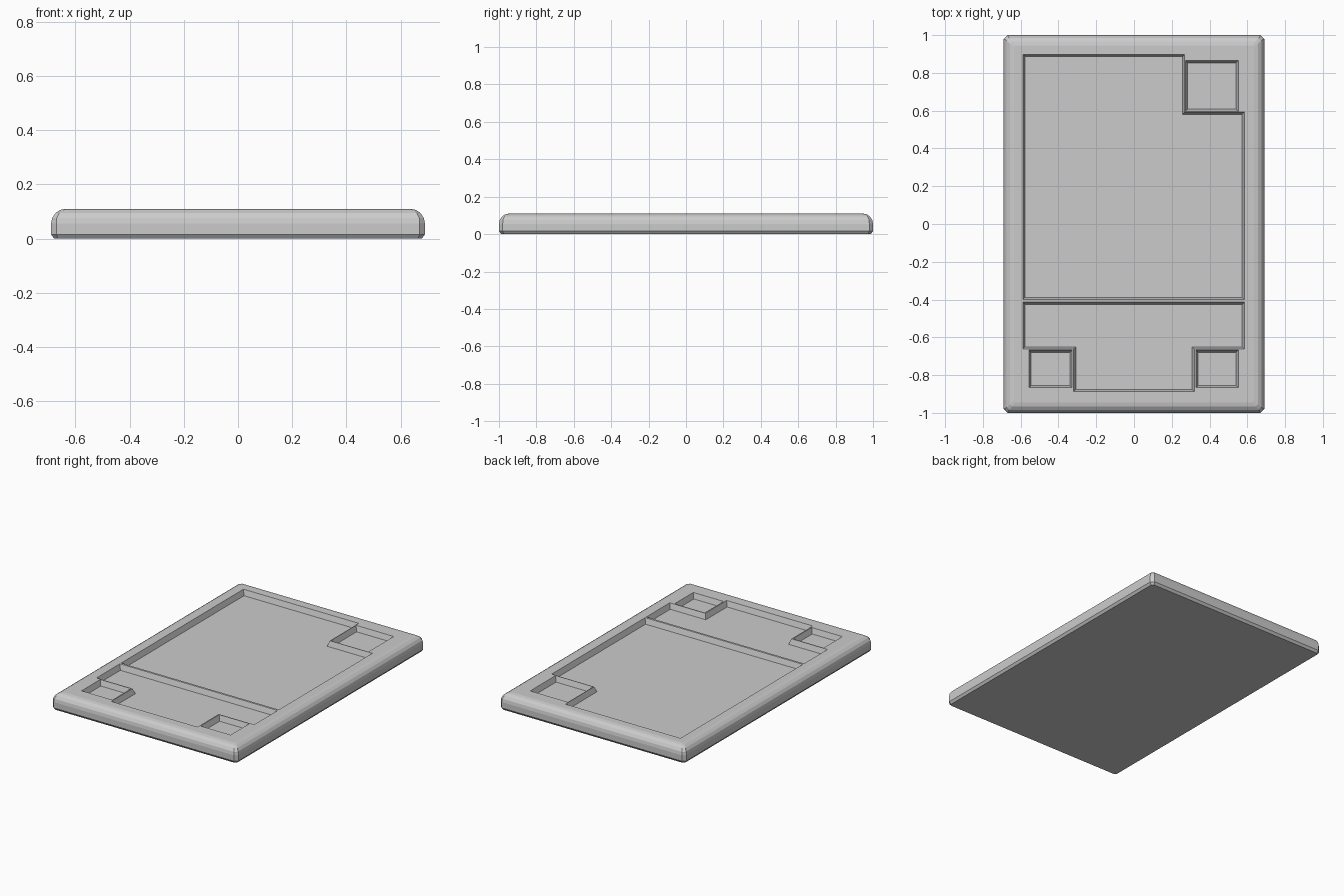
import bpy, bmesh, math

if "Cube" in bpy.data.objects:
    bpy.data.objects.remove(bpy.data.objects["Cube"])

HALF_X, HALF_Y, HEIGHT = 0.69, 1.0, 0.11
DEPTH, SLOPE = 0.036, 0.012

grey = bpy.data.materials.new("light_grey")
grey.diffuse_color = (0.6, 0.6, 0.6, 1)
grey.use_nodes = True
bsdf = grey.node_tree.nodes["Principled BSDF"]
bsdf.inputs["Base Color"].default_value = grey.diffuse_color
bsdf.inputs["Roughness"].default_value = 0.6


def inset(points, d):
    """Move a counter-clockwise, right-angled outline inward by d."""
    result = []
    for i, (x, y) in enumerate(points):
        px, py = points[i - 1]
        nx, ny = points[(i + 1) % len(points)]
        a = math.atan2(y - py, x - px)
        b = math.atan2(ny - y, nx - x)
        result.append((x - d * (math.sin(a) + math.sin(b)),
                       y + d * (math.cos(a) + math.cos(b))))
    return result


def loft(name, layers):
    """Closed solid through stacked (outline, z) layers, bottom to top."""
    bm = bmesh.new()
    rings = [[bm.verts.new((x, y, z)) for x, y in pts] for pts, z in layers]
    n = len(rings[0])
    for low, high in zip(rings, rings[1:]):
        for i in range(n):
            j = (i + 1) % n
            bm.faces.new((low[i], low[j], high[j], high[i]))
    bm.faces.new(rings[0][::-1])
    bm.faces.new(rings[-1])
    bmesh.ops.recalc_face_normals(bm, faces=bm.faces)
    mesh = bpy.data.meshes.new(name)
    bm.to_mesh(mesh)
    bm.free()
    mesh.materials.append(grey)
    obj = bpy.data.objects.new(name, mesh)
    bpy.context.collection.objects.link(obj)
    return obj


def rect(x0, y0, x1, y1):
    return [(x0, y0), (x1, y0), (x1, y1), (x0, y1)]


def clipped(d, c):
    """Slab outline inset by d with corners cut by c."""
    x, y = HALF_X - d, HALF_Y - d
    return [(c - x, -y), (x - c, -y), (x, c - y), (x, y - c),
            (x - c, y), (c - x, y), (-x, y - c), (-x, c - y)]


# Slab: chamfered foot, upright side, rounded top rim
RIM, STEPS = 0.055, 4
layers = [(clipped(0.012, 0.014), 0), (clipped(0, 0.02), 0.016)]
for k in range(STEPS + 1):
    a = math.pi / 2 * k / STEPS
    layers.append((clipped(RIM * (1 - math.cos(a)), 0.02 - 0.003 * k),
                   HEIGHT - RIM + RIM * math.sin(a)))
slab = loft("slab", layers)

# Recesses with sloping walls, separated by thin ridges
recesses = {
    "main_recess": [(-0.588, -0.4), (0.584, -0.4), (0.584, 0.592),
                    (0.268, 0.592), (0.268, 0.898), (-0.588, 0.898)],
    "lower_recess": [(-0.32, -0.888), (0.32, -0.888), (0.32, -0.662),
                     (0.584, -0.662), (0.584, -0.414), (-0.588, -0.414),
                     (-0.588, -0.662), (-0.32, -0.662)],
    "upper_square_recess": rect(0.272, 0.596, 0.552, 0.865),
    "lower_left_square_recess": rect(0.328, -0.866, 0.552, -0.668),
    "lower_right_square_recess": rect(-0.556, -0.866, -0.328, -0.668),
}
for name, outline in recesses.items():
    cutter = loft(name + "_cutter", [(inset(outline, SLOPE), HEIGHT - DEPTH),
                                     (outline, HEIGHT),
                                     (outline, HEIGHT + 0.05)])
    cutter.hide_render = True
    cutter.hide_viewport = True
    cutter.display_type = 'WIRE'
    mod = slab.modifiers.new(name, 'BOOLEAN')
    mod.operation = 'DIFFERENCE'
    mod.solver = 'EXACT'
    mod.object = cutter

# Bake the cuts and drop the cutters
bpy.context.view_layer.update()
graph = bpy.context.evaluated_depsgraph_get()
final = bpy.data.meshes.new_from_object(slab.evaluated_get(graph))
slab.modifiers.clear()
slab.data = final
for name in recesses:
    bpy.data.objects.remove(bpy.data.objects[name + "_cutter"])
